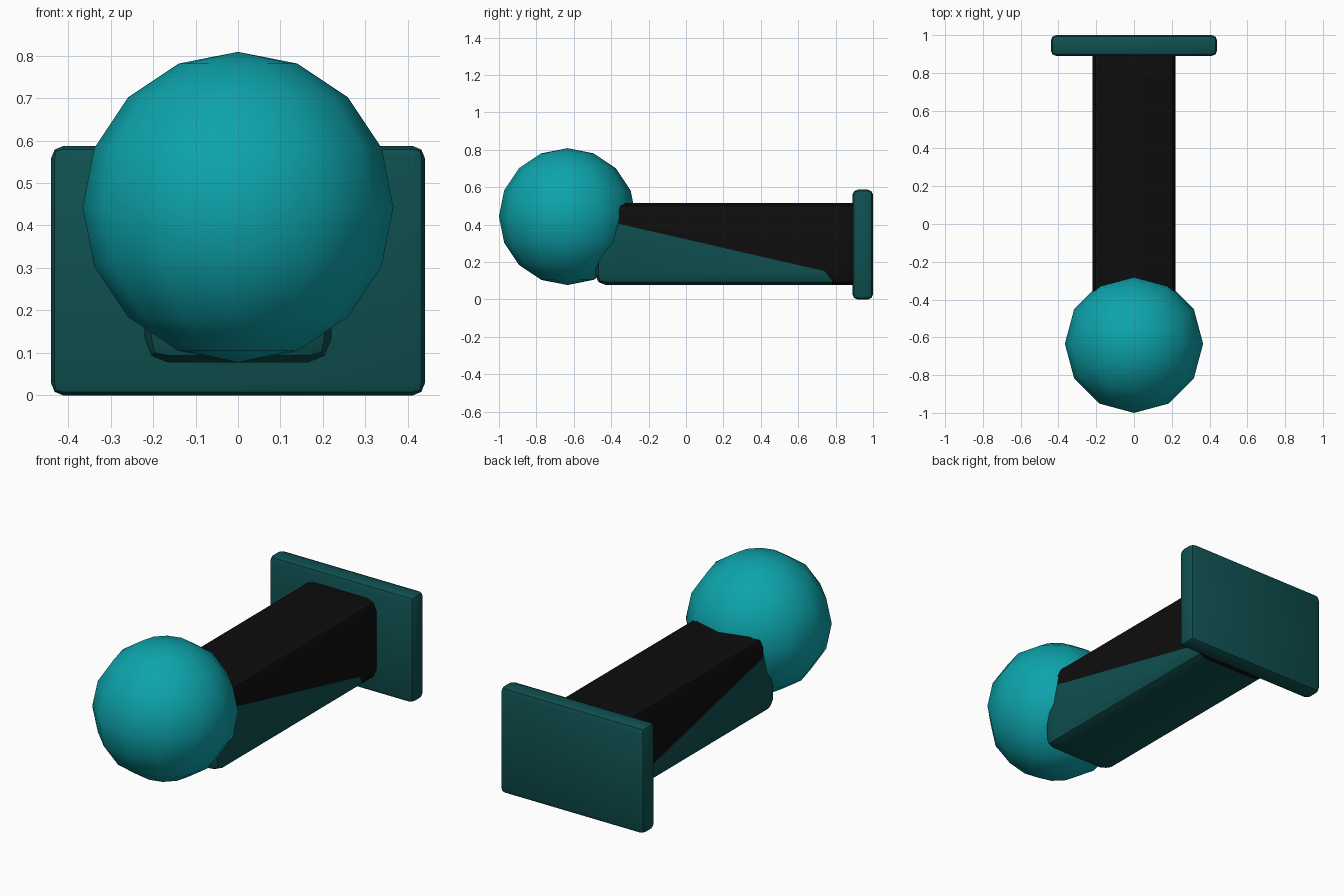
import bpy, bmesh, math
from mathutils import Vector

cube = bpy.data.objects.get("Cube")
if cube:
    bpy.data.objects.remove(cube, do_unlink=True)


def material(name, colour):
    m = bpy.data.materials.new(name)
    m.use_nodes = True
    m.diffuse_color = (*colour, 1)
    m.node_tree.nodes["Principled BSDF"].inputs["Base Color"].default_value = (*colour, 1)
    return m


bright_teal = material("bright teal", (0.004, 0.37, 0.41))
dark_teal = material("dark teal", (0.005, 0.08, 0.08))
black = material("black", (0.004, 0.004, 0.004))


def rounded_box(low, high, radius):
    """A bmesh box between two corners with two-step rounded edges."""
    bm = bmesh.new()
    bmesh.ops.create_cube(bm, size=1)
    low, high = Vector(low), Vector(high)
    for v in bm.verts:
        v.co = (low + high) / 2 + v.co * (high - low)
    bmesh.ops.bevel(bm, geom=bm.edges[:], offset=radius, segments=2,
                    profile=0.5, affect='EDGES')
    return bm


def finish(bm, name, mats, angle):
    mesh = bpy.data.meshes.new(name)
    bm.to_mesh(mesh)
    bm.free()
    obj = bpy.data.objects.new(name, mesh)
    bpy.context.collection.objects.link(obj)
    for m in mats:
        mesh.materials.append(m)
    bpy.ops.object.select_all(action='DESELECT')
    obj.select_set(True)
    bpy.context.view_layer.objects.active = obj
    bpy.ops.object.shade_smooth_by_angle(angle=math.radians(angle))
    return obj


# Round knob at the front
knob = bmesh.new()
bmesh.ops.create_uvsphere(knob, u_segments=12, v_segments=8, radius=0.366)
bmesh.ops.translate(knob, verts=knob.verts, vec=(0, -0.634, 0.443))
finish(knob, "knob", [bright_teal], 60)

# Mounting plate at the back
plate = rounded_box((-0.44, 0.89, 0), (0.44, 1, 0.587), 0.028)
finish(plate, "mounting_plate", [dark_teal], 30)

# Arm, split along a slanting line into a black top and a teal wedge below
arm = rounded_box((-0.22, -0.485, 0.077), (0.22, 0.95, 0.515), 0.056)
front, back = -0.362, 0.78
slope_start = Vector((0, front, 0.405))
slope_normal = Vector((0, 0.255, 1.11)).normalized()
tip_start = Vector((0, 0.74, 0.152))
tip_normal = Vector((0, 1, 0.8)).normalized()
cuts = [(slope_start, slope_normal), (tip_start, tip_normal),
        (Vector((0, front, 0)), Vector((0, 1, 0))),
        (Vector((0, back, 0)), Vector((0, 1, 0)))]
for point, normal in cuts:
    bmesh.ops.bisect_plane(arm, geom=arm.verts[:] + arm.edges[:] + arm.faces[:],
                           plane_co=point, plane_no=normal)
for f in arm.faces:
    c = f.calc_center_median()
    in_wedge = ((c - slope_start).dot(slope_normal) < 0
                and (c - tip_start).dot(tip_normal) < 0 and c.y < back)
    f.material_index = 1 if in_wedge or c.y < front else 0
finish(arm, "arm", [black, dark_teal], 30)
